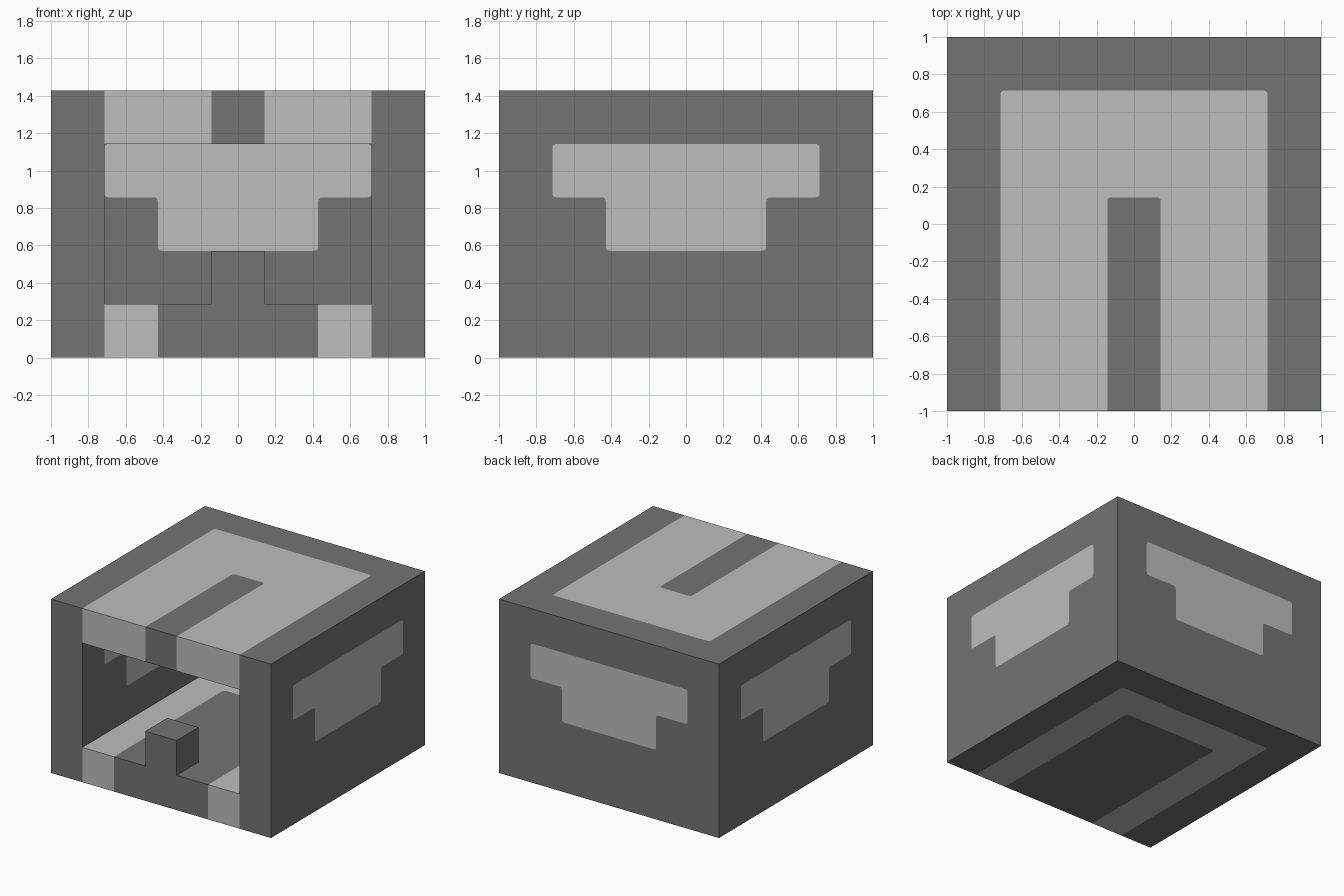
import bpy
import bmesh
from mathutils import Vector
from mathutils.geometry import delaunay_2d_cdt

if "Cube" in bpy.data.objects:
    bpy.data.objects.remove(bpy.data.objects["Cube"])

UNIT = 1 / 7      # the box is 14 x 14 x 10 of these
ROUND = 0.16      # corner radius of painted shapes, in units
X, Y, Z = Vector((1, 0, 0)), Vector((0, 1, 0)), Vector((0, 0, 1))


def flat_material(name, value):
    mat = bpy.data.materials.new(name)
    colour = (value, value, value, 1)
    mat.use_nodes = True
    mat.diffuse_color = colour
    mat.node_tree.nodes["Principled BSDF"].inputs["Base Color"].default_value = colour
    return mat


MATERIALS = [flat_material("dark grey", 0.174), flat_material("light grey", 0.509)]


def rect(x0, y0, x1, y1):
    return [(x0, y0), (x1, y0), (x1, y1), (x0, y1)]


def rounded(points):
    """Replace each corner with a short quadratic arc."""
    out = []
    for i, p in enumerate(points):
        p = Vector(p)
        a = p + (Vector(points[i - 1]) - p).normalized() * ROUND
        b = p + (Vector(points[(i + 1) % len(points)]) - p).normalized() * ROUND
        for t in (0, 0.33, 0.67, 1):
            out.append(a * (1 - t) ** 2 + p * 2 * t * (1 - t) + b * t ** 2)
    return out


def sheet(bm, origin, u, v, region, light=(), holes=()):
    """Flat face spanned by u and v, divided into dark and light areas."""
    verts, loops = [], []
    for loop in [region, *light, *holes]:
        loops.append(list(range(len(verts), len(verts) + len(loop))))
        verts += [Vector(p) for p in loop]
    pts, _, tris, _, _, source = delaunay_2d_cdt(verts, [], loops, 1, 1e-5)
    bverts = [bm.verts.new((origin + u * p[0] + v * p[1]) * UNIT) for p in pts]
    for tri, src in zip(tris, source):
        if 0 not in src or any(s > len(light) for s in src):
            continue
        face = bm.faces.new([bverts[i] for i in tri])
        face.material_index = int(any(s > 0 for s in src))


def finish(bm, name):
    bmesh.ops.delete(bm, geom=[v for v in bm.verts if not v.link_faces], context='VERTS')
    bmesh.ops.remove_doubles(bm, verts=bm.verts, dist=1e-5)
    bmesh.ops.dissolve_limit(bm, angle_limit=0.01, verts=bm.verts, edges=bm.edges,
                             delimit={'MATERIAL'})
    mesh = bpy.data.meshes.new(name)
    bm.to_mesh(mesh)
    bm.free()
    for mat in MATERIALS:
        mesh.materials.append(mat)
    obj = bpy.data.objects.new(name, mesh)
    bpy.context.collection.objects.link(obj)


def horseshoe(inner_x, inner_y):
    """Band open toward the front; it runs past the edge and gets clipped."""
    return rounded([(-5, -9), (-inner_x, -9), (-inner_x, inner_y), (inner_x, inner_y),
                    (inner_x, -9), (5, -9), (5, 5), (-5, 5)])


# Painted shapes
tee = rounded([(-5, 8), (-5, 6), (-3, 6), (-3, 4), (3, 4), (3, 6), (5, 6), (5, 8)])
roof_band = horseshoe(1, 1)
floor_band = horseshoe(3, 3)
front_patches = [rect(-5, 8, -1, 10), rect(1, 8, 5, 10),
                 rect(-5, 0, -3, 2), rect(3, 0, 5, 2)]

# Outside of the box, with the front opening notched around the peg
opening = [(-5, 2), (-1, 2), (-1, 4), (1, 4), (1, 2), (5, 2), (5, 8), (-5, 8)]
side, plan = rect(-7, 0, 7, 10), rect(-7, -7, 7, 7)
bm = bmesh.new()
sheet(bm, -7 * Y, X, Z, side, front_patches, [opening])
sheet(bm, 7 * Y, -X, Z, side, [tee])
sheet(bm, 7 * X, Y, Z, side, [tee])
sheet(bm, -7 * X, -Y, Z, side, [tee])
sheet(bm, 10 * Z, X, Y, plan, [roof_band])
sheet(bm, 0 * Z, -X, Y, plan, [floor_band])
finish(bm, "box_exterior")

# Inside of the box
room = rect(-5, -7, 5, 5)
bm = bmesh.new()
sheet(bm, 5 * Y, X, Z, rect(-5, 2, 5, 8), [tee])
sheet(bm, 5 * X, -Y, Z, rect(-5, 2, 7, 8), [tee])
sheet(bm, -5 * X, Y, Z, rect(-7, 2, 5, 8), [tee])
sheet(bm, 2 * Z, X, Y, room, [floor_band], [rect(-1, -7, 1, -5)])
sheet(bm, 8 * Z, -X, Y, room, [roof_band])
finish(bm, "box_interior")

# Peg standing on the floor at the front edge
bm = bmesh.new()
sheet(bm, 4 * Z, X, Y, rect(-1, -7, 1, -5))
sheet(bm, -5 * Y, -X, Z, rect(-1, 2, 1, 4))
sheet(bm, X, Y, Z, rect(-7, 2, -5, 4))
sheet(bm, -X, -Y, Z, rect(5, 2, 7, 4))
finish(bm, "floor_peg")
